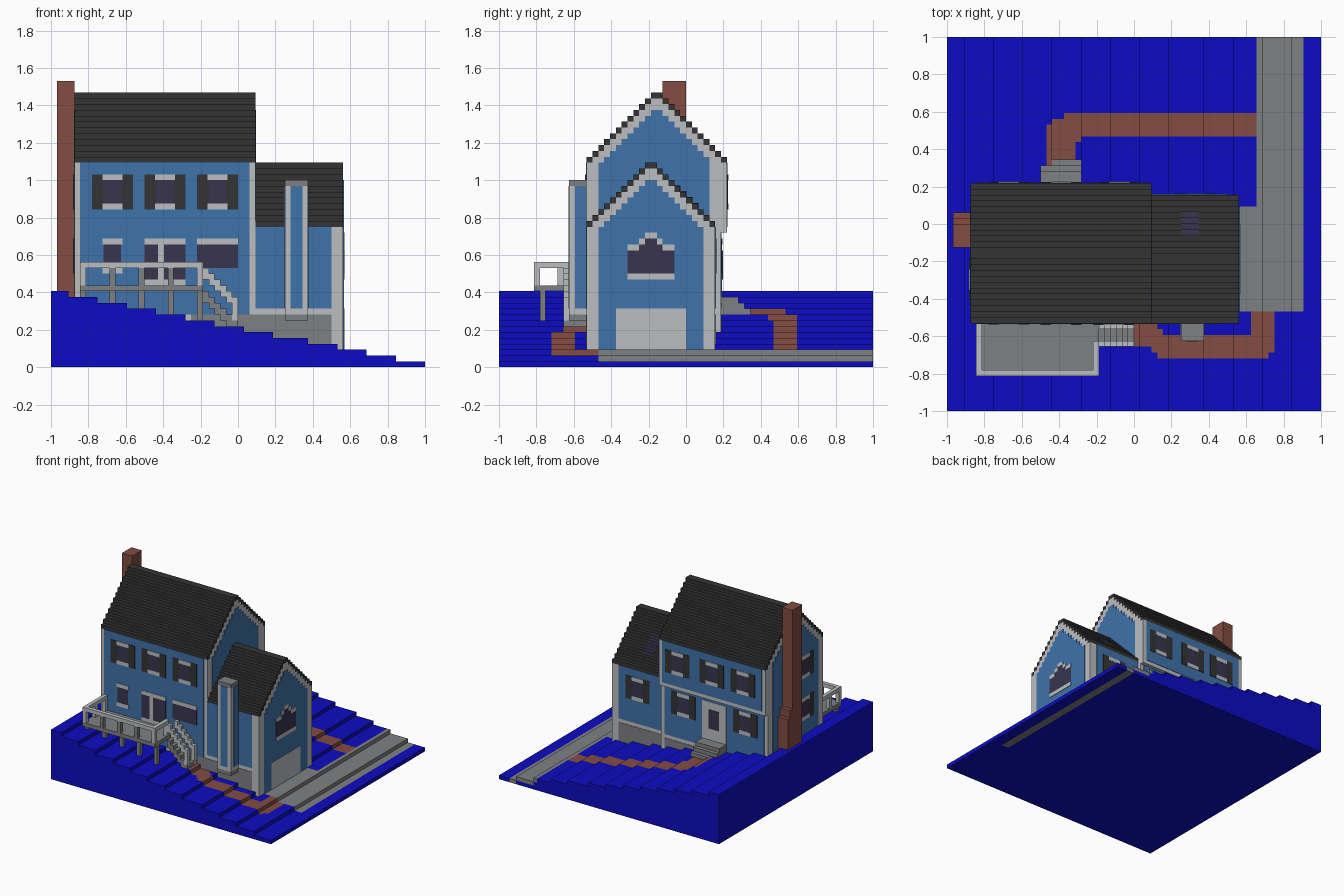
import bpy, bmesh
from itertools import groupby

if "Cube" in bpy.data.objects:
    bpy.data.objects.remove(bpy.data.objects["Cube"])

U = 1 / 32                      # block size; all positions below count blocks


def srgb(*c):
    return tuple(((v / 255 + 0.055) / 1.055) ** 2.4 if v > 10 else v / 255 / 12.92 for v in c) + (1,)


def material(name, colour):
    m = bpy.data.materials.new(name)
    m.use_nodes = True
    m.diffuse_color = colour
    m.node_tree.nodes["Principled BSDF"].inputs["Base Color"].default_value = colour
    return m


MATS = {n: material(n, srgb(*c)) for n, c in {
    "ground blue": (12, 12, 194), "wall blue": (62, 114, 170), "trim white": (188, 190, 192),
    "stone grey": (127, 128, 130), "roof charcoal": (52, 52, 52), "brick": (131, 76, 66),
    "glass navy": (56, 53, 80)}.items()}
WHITE, GREY, DARK, NAVY = "trim white", "stone grey", "roof charcoal", "glass navy"
BLUE, BRICK, GROUND = "wall blue", "brick", "ground blue"

parts = {}


def add(name, mat, x0, y0, z0, x1, y1, z1):
    """Queue one box of a part, given by two opposite corners in blocks."""
    parts.setdefault((name, mat), []).append((x0, y0, z0, x1, y1, z1))


def plate(name, mat, axis, side, at, u0, z0, u1, z1, lift=0.1):
    """Thin plate on a wall facing +/- x or y."""
    a, b = sorted((at, at + side * lift))
    if axis == "x":
        add(name, mat, a, u0, z0, b, u1, z1)
    else:
        add(name, mat, u0, a, z0, u1, b, z1)


def window(name, axis, side, at, u, z, shutters=True):
    """Three-block pane with lintel, sill and optional shutters."""
    plate(name + "_glass", NAVY, axis, side, at, u, z + 1, u + 3, z + 5, 0.2)
    for dz in (0, 5):
        plate(name + "_trim", WHITE, axis, side, at, u - .2, z + dz, u + 3.2, z + dz + 1, 0.25)
    if shutters:
        for du in (-2, 3):
            plate(name + "_shutters", DARK, axis, side, at, u + du, z, u + du + 2, z + 6, 0.2)


def gable_house(name, x0, x1, y0, y1, peak, overhang=0):
    """Stepped gable walls and roof; the last columns may hang over the storey below."""
    mid = (y0 + y1) / 2
    for j in range(y0, y1):
        top = peak - int(abs(j + 0.5 - mid))
        base = 23 if j >= y1 - overhang else 1
        add(name + "_walls", WHITE, x0, j, base, x1, j + 1, top - 1)
        add(name + "_roof", DARK, x0, j, top - 1, x1, j + 1, top)


def gable_panel(name, side, at, y0, y1, mid, z0, peak):
    """Stepped blue cladding inside the white gable trim."""
    for j in range(y0, y1):
        plate(name, BLUE, "x", side, at, j, z0, j + 1, peak - int(abs(j + 0.5 - mid)))


# Terraced ground with the driveway and brick paths laid into its top layer
edges = [0, 3, 8, 13, 18, 23, 28, 33, 38, 44, 49, 54, 59, 64]
DRIVE = [(53, 17, 61, 64), (50, 17, 53, 35)]
PATHS = [(32, 11, 36, 15), (35, 10, 37, 14), (36, 9, 55, 13), (52, 10, 56, 17),
         (17, 42, 22, 49), (18, 49, 22, 50), (20, 47, 53, 51), (22, 46, 23, 47)]


def surface(i, j):
    for name, mat, rects in (("driveway", GREY, DRIVE), ("brick_path", BRICK, PATHS)):
        if any(a <= i < c and b <= j < d for a, b, c, d in rects):
            return name, mat
    return "ground", GROUND


for n, (a, b) in enumerate(zip(edges, edges[1:])):
    h = 13 - n
    if h > 1:
        add("ground", GROUND, a, 0, 0, b, 64, h - 1)
    for i in range(a, b):
        for key, run in groupby(range(64), lambda j: surface(i, j)):
            run = list(run)
            add(*key, i, run[0], h - 1, i + 1, run[-1] + 1, h)

# Main house and garage wing shells
gable_house("house", 4, 35, 15, 39, 47, overhang=1)
gable_house("garage", 35, 50, 15, 37, 35)

# Blue cladding
gable_panel("house_gable_cladding", -1, 4, 17, 36, 27, 10, 44)
gable_panel("house_gable_cladding", 1, 35, 17, 36, 27, 10, 44)
gable_panel("garage_gable_cladding", 1, 50, 17, 35, 26, 3, 32)
plate("house_front_cladding", BLUE, "y", -1, 15, 5, 9, 34, 35)
plate("house_back_cladding", BLUE, "y", 1, 38, 5, 10, 34, 23)
plate("house_back_cladding", BLUE, "y", 1, 39, 5, 24, 34, 35)
plate("garage_front_cladding", BLUE, "y", -1, 15, 35, 10, 48, 24)
plate("garage_back_cladding", BLUE, "y", 1, 37, 35, 10, 48, 24)

# Foundations
plate("foundation", GREY, "y", -1, 15, 24, 2, 48, 9)
plate("foundation", GREY, "y", 1, 37, 35, 2, 48, 9)
plate("foundation", GREY, "y", 1, 38, 24, 2, 34, 9)

# Shuttered windows
for u in (9, 18, 27):
    window("front_upper_window", "y", -1, 15, u, 27)
for u in (9, 18, 28):
    window("back_upper_window", "y", 1, 39, u, 27)
for u in (9, 27):
    window("back_lower_window", "y", 1, 38, u, 16)
window("garage_back_window", "y", 1, 37, 41, 16)
for z in (16, 27):
    window("left_window", "x", -1, 4, 21, z)

# Front ground floor: small window, glazed double door, wide window
window("front_small_window", "y", -1, 15, 9, 16, shutters=False)
plate("patio_door_glass", NAVY, "y", -1, 15, 16, 15, 23, 21, 0.2)
for r in ((16, 21, 23, 22), (16, 14, 23, 15), (18.3, 15, 19.3, 21)):
    plate("patio_door_frame", WHITE, "y", -1, 15, *r, 0.25)
plate("wide_window_glass", NAVY, "y", -1, 15, 25, 17, 32, 21, 0.2)
plate("wide_window_lintel", WHITE, "y", -1, 15, 25, 21, 32, 22, 0.25)

# Back door and its steps
plate("back_door", WHITE, "y", 1, 38, 16, 11, 23, 22, 0.2)
plate("back_door_glass", NAVY, "y", 1, 38, 18, 15, 21, 20, 0.3)
for k, z in enumerate((12, 11, 10)):
    add("back_steps", GREY, 16, 38, 7, 23, 41 + k, z)

# Garage door and arched window
plate("garage_door", WHITE, "x", 1, 50, 20, 3, 32, 10, 0.2)
for r in ((22, 16, 30, 20), (24, 20, 28, 21), (25, 21, 27, 22)):
    plate("arched_window_glass", NAVY, "x", 1, 50, *r, 0.2)
for r in ((22, 15, 30, 16), (22, 20, 24, 21), (28, 20, 30, 21),
          (24, 21, 25, 22), (27, 21, 28, 22), (25, 22, 27, 23)):
    plate("arched_window_trim", WHITE, "x", 1, 50, *r, 0.25)

# Skylight following the roof steps
for j in range(30, 34):
    top = 35 - (j - 26)
    add("skylight", NAVY, 40, j, top - 1, 43, j + 1.1, top + 0.1)

# Projecting bay on the garage front
add("bay", WHITE, 40, 12, 9, 44, 15, 31)
add("bay_cap", GREY, 40, 12, 31, 44, 15, 32)
add("bay_base", GREY, 40, 12, 8, 44, 15, 9)
plate("bay_cladding", BLUE, "y", -1, 12, 41, 10, 43, 31)
for side, at in ((-1, 40), (1, 44)):
    plate("bay_cladding", BLUE, "x", side, at, 13, 10, 15, 31)

# Brick chimney, wider at the hearth
for y1, z1 in ((34, 21), (33, 23), (32, 49)):
    add("chimney", BRICK, 1, 28, 8, 4, y1, z1)

# Deck with railing and legs
add("deck_floor", GREY, 5, 6, 13, 26, 15, 14)
for r in ((5, 6, 26, 7), (5, 7, 6, 15), (25, 7, 26, 12)):
    add("deck_rail", WHITE, r[0], r[1], 17, r[2], r[3], 18)
for x in (5, 10, 15, 20, 25):
    add("deck_posts", WHITE if x in (5, 25) else GREY, x, 6, 14, x + 1, 7, 17)
    add("deck_legs", GREY, x, 7, 7, x + 1, 8, 13)
for x, y in ((5, 10), (5, 14), (25, 11)):
    add("deck_posts", WHITE, x, y, 14, x + 1, y + 1, 17)

# Deck stairs with stepped handrails
for i in range(6):
    add("stairs", GREY, 26 + i, 11, 11 - i, 27 + i, 15, 13 - i)
    for y in (11, 14):
        add("stair_rail", WHITE, 26 + i, y, 15 - i, 27 + i, y + 1, 17 - i)
for y in (11, 14):
    add("stair_post", WHITE, 31, y, 7, 32, y + 1, 10)

# Turn every part into a mesh
CORNERS = [(0, 3, 2, 1), (4, 5, 6, 7), (0, 1, 5, 4), (1, 2, 6, 5), (2, 3, 7, 6), (3, 0, 4, 7)]
for (name, mat), boxes in parts.items():
    bm = bmesh.new()
    for x0, y0, z0, x1, y1, z1 in boxes:
        vs = [bm.verts.new((x * U - 1, y * U - 1, z * U)) for z in (z0, z1)
              for x, y in ((x0, y0), (x1, y0), (x1, y1), (x0, y1))]
        for f in CORNERS:
            bm.faces.new([vs[k] for k in f])
    mesh = bpy.data.meshes.new(name)
    bm.to_mesh(mesh)
    bm.free()
    mesh.materials.append(MATS[mat])
    bpy.context.scene.collection.objects.link(bpy.data.objects.new(name, mesh))
